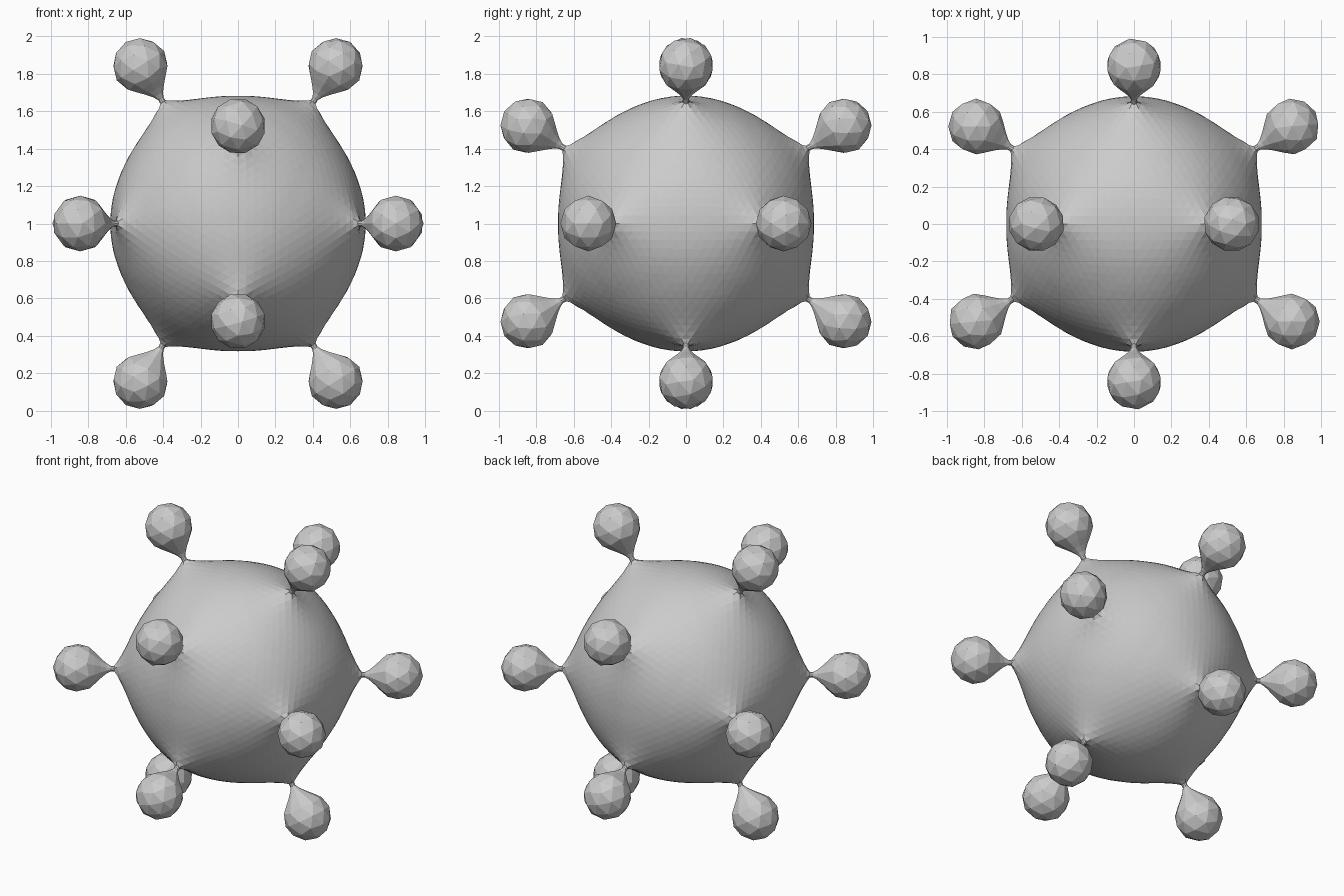
import bpy, bmesh, math
from mathutils import Vector

if "Cube" in bpy.data.objects:
    bpy.data.objects.remove(bpy.data.objects["Cube"])

PHI = (1 + math.sqrt(5)) / 2
# twelve icosahedron corner directions
DIRS = []
for a in (1, -1):
    for b in (1, -1):
        DIRS += [Vector(v).normalized() for v in
                 ((a, 0, b * PHI), (0, a * PHI, b), (a * PHI, b, 0))]
CENTRE = Vector((0, 0, 1))


def finish(bm, name):
    bmesh.ops.recalc_face_normals(bm, faces=bm.faces)
    me = bpy.data.meshes.new(name)
    bm.to_mesh(me)
    bm.free()
    ob = bpy.data.objects.new(name, me)
    bpy.context.collection.objects.link(ob)
    return ob


# body: rounded icosahedron drawn out to a soft point at every corner
bm = bmesh.new()
for d in DIRS:
    bm.verts.new(d)
bmesh.ops.convex_hull(bm, input=bm.verts)
bmesh.ops.subdivide_edges(bm, edges=bm.edges[:], cuts=15, use_grid_fill=True)
bmesh.ops.triangulate(bm, faces=bm.faces[:])
for v in bm.verts:
    n = v.co.normalized()
    ang = math.degrees(min(n.angle(d) for d in DIRS))
    v.co = n * (0.68 + 0.097 * math.exp(-ang / 9))
body = finish(bm, "body")
body.location = CENTRE

# knob: faceted ball whose underside tapers to a thin neck
R = 0.149
bm = bmesh.new()
bmesh.ops.create_icosphere(bm, subdivisions=2, radius=R)
bmesh.ops.delete(bm, geom=[v for v in bm.verts if v.co.z < -0.7 * R], context='VERTS')
for radius, z in ((0.095, -0.112), (0.058, -0.150), (0.031, -0.182), (0.017, -0.207), (0.018, -0.235)):
    rim = [e for e in bm.edges if e.is_boundary]
    ret = bmesh.ops.extrude_edge_only(bm, edges=rim)
    for v in (g for g in ret["geom"] if isinstance(g, bmesh.types.BMVert)):
        flat = Vector((v.co.x, v.co.y, 0)).normalized() * radius
        v.co = (flat.x, flat.y, z)
knob = finish(bm, "knob")

# one knob on each corner
for i, d in enumerate(DIRS):
    ob = knob if i == 0 else bpy.data.objects.new("knob", knob.data)
    if i:
        bpy.context.collection.objects.link(ob)
    ob.location = CENTRE + d * 0.992
    ob.rotation_euler = d.to_track_quat('Z', 'Y').to_euler()
